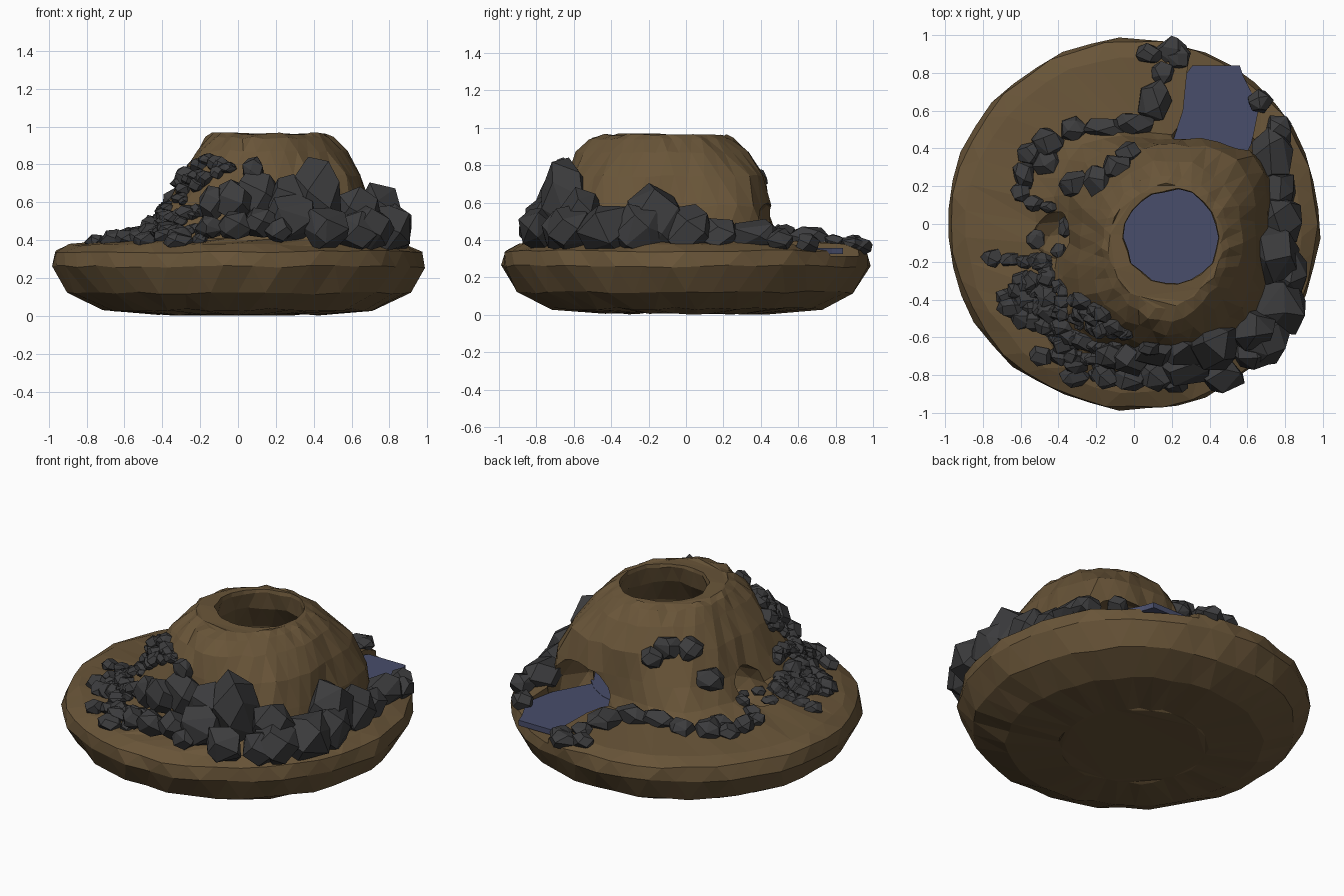
import bpy, bmesh, math, random
from mathutils import Vector, Matrix
from mathutils.bvhtree import BVHTree

if "Cube" in bpy.data.objects:
    bpy.data.objects.remove(bpy.data.objects["Cube"])

random.seed(7)
SEG = 40


def material(name, rgb):
    m = bpy.data.materials.new(name)
    m.diffuse_color = (*rgb, 1)
    m.use_nodes = True
    m.node_tree.nodes["Principled BSDF"].inputs["Base Color"].default_value = m.diffuse_color
    return m


SOIL = material("soil", (0.14, 0.09, 0.04))
STONE = material("stone", (0.045, 0.045, 0.047))
WATER = material("water", (0.065, 0.075, 0.145))


def finish(bm, name, mat):
    bmesh.ops.recalc_face_normals(bm, faces=bm.faces)
    me = bpy.data.meshes.new(name)
    bm.to_mesh(me)
    bm.free()
    me.materials.append(mat)
    ob = bpy.data.objects.new(name, me)
    bpy.context.collection.objects.link(ob)
    return ob


def loft(name, rings, mat, seg=SEG, jit=0.012):
    """rings: (cx, cy, z, radii list spread evenly round the circle); odd rings turn half a step"""
    bm = bmesh.new()
    rows = []
    for n, (cx, cy, z, radii) in enumerate(rings):
        row = []
        for i in range(seg):
            u = i + 0.5 * (n % 2)
            f = u / seg * len(radii)
            k = int(f)
            t = (1 - math.cos((f - k) * math.pi)) / 2
            r = radii[k % len(radii)] * (1 - t) + radii[(k + 1) % len(radii)] * t
            r += random.uniform(-jit, jit)
            a = 2 * math.pi * u / seg
            row.append(bm.verts.new((cx + r * math.cos(a), cy + r * math.sin(a),
                                     z + random.uniform(-jit, jit) * 0.6)))
        rows.append(row)
    for n, (a, b) in enumerate(zip(rows, rows[1:])):
        for i in range(seg):
            j = (i + 1) % seg
            if n % 2 == 0:
                bm.faces.new((a[i], a[j], b[i]))
                bm.faces.new((a[j], b[j], b[i]))
            else:
                bm.faces.new((a[i], b[j], b[i]))
                bm.faces.new((a[i], a[j], b[j]))
    bm.faces.new(rows[0][::-1])
    bm.faces.new(rows[-1])
    bmesh.ops.triangulate(bm, faces=bm.faces)
    return finish(bm, name, mat)


def ellipsoid(name, loc, size, rot=0):
    bm = bmesh.new()
    bmesh.ops.create_icosphere(bm, subdivisions=2, radius=1, matrix=Matrix.Translation(loc)
                               @ Matrix.Rotation(rot, 4, 'Z') @ Matrix.Diagonal((*size, 1)))
    return finish(bm, name, SOIL)


def slab(name, pts, z0, z1, mat):
    bm = bmesh.new()
    f = bm.faces.new([bm.verts.new((x, y, z0)) for x, y in pts])
    ext = bmesh.ops.extrude_face_region(bm, geom=[f])["geom"]
    for v in ext:
        if isinstance(v, bmesh.types.BMVert):
            v.co.z = z1
    return finish(bm, name, mat)


# Island: rounded bowl underneath, hill on top (radii run E, NE, N, NW, W, SW, S, SE)
hc = (0.17, -0.10)
island = loft("island", [
    (0, 0, 0.008, [0.42]), (0, 0, 0.032, [0.72]), (0, 0, 0.12, [0.905]),
    (0, 0, 0.26, [0.985]), (0, 0, 0.34, [0.972]), (0, 0, 0.375, [0.89]),
    (*hc, 0.405, [.60, .70, .57, .78, .70, .82, .66, .70]),
    (*hc, 0.47, [.55, .67, .54, .68, .58, .74, .60, .63]),
    (*hc, 0.58, [.52, .64, .54, .60, .52, .65, .57, .59]),
    (*hc, 0.74, [.47, .57, .52, .49, .46, .55, .54, .52]),
    (*hc, 0.87, [.40, .44, .44, .40, .38, .45, .48, .42]),
    (*hc, 0.94, [.33, .35, .36, .34, .34, .37, .41, .35]),
    (*hc, 0.962, [.30, .30, .31, .30, .30, .32, .34, .31])], SOIL)
ground = BVHTree.FromPolygons([v.co.copy() for v in island.data.vertices],
                              [tuple(p.vertices) for p in island.data.polygons])

# Hollow crater, stream channel and two cave mouths
stream = [(0.22, 0.2), (0.2, 0.42), (0.26, 0.6), (0.28, 0.8), (0.31, 0.99),
          (0.56, 0.9), (0.58, 0.78), (0.66, 0.62), (0.62, 0.42), (0.5, 0.2)]
cutters = [
    loft("crater_cutter", [(0.2, -0.07, z, [r]) for z, r in
         ((0.32, .40), (0.5, .41), (0.68, .37), (0.84, .27), (0.94, .25), (1.05, .27))], SOIL, 22, 0.01),
    slab("stream_cutter", stream, 0.315, 0.44, SOIL),
    ellipsoid("back_mouth_cutter", (0.41, 0.36, 0.40), (0.25, 0.24, 0.22)),
    ellipsoid("left_mouth_cutter", (-0.32, -0.05, 0.46), (0.25, 0.14, 0.14), 0.1)]
bpy.context.view_layer.objects.active = island
for c in cutters:
    c.hide_render = True
    m = island.modifiers.new(c.name, 'BOOLEAN')
    m.operation, m.solver, m.object = 'DIFFERENCE', 'EXACT', c
    bpy.ops.object.modifier_apply(modifier=m.name)
for c in cutters:
    bpy.data.objects.remove(c)

# Water
slab("stream_water", [(x, min(y, 0.84)) for x, y in stream], 0.325, 0.358, WATER)
loft("cave_pool", [(0.2, -0.07, 0.325, [.41]), (0.2, -0.07, 0.36, [.41])], WATER, 24, 0)


def rocks(name, items, scale=1.0):
    """items: (x, y, size x, size y, size z, optional centre height)"""
    out = bmesh.new()
    for x, y, sx, sy, sz, *zc in items:
        sx, sy = sx * scale, sy * scale
        if zc:
            z = zc[0]
        else:
            hit = ground.ray_cast(Vector((x, y, 2)), Vector((0, 0, -1)))[0]
            z = (hit.z if hit else 0.34) + sz * 0.25
        tmp = bmesh.new()
        spin = random.uniform(0, 6)
        n = 15
        for i in range(n):
            h = 1 - (2 * i + 1) / n
            a = i * 2.4 + spin + random.uniform(-.35, .35)
            r = math.sqrt(1 - h * h)
            k = random.uniform(0.93, 1.12)
            tmp.verts.new((x + sx * k * r * math.cos(a), y + sy * k * r * math.sin(a), z + sz * k * h))
        bmesh.ops.convex_hull(tmp, input=tmp.verts)
        bmesh.ops.dissolve_limit(tmp, angle_limit=0.3, verts=tmp.verts, edges=tmp.edges)
        me = bpy.data.meshes.new("tmp")
        tmp.to_mesh(me)
        tmp.free()
        out.from_mesh(me)
        bpy.data.meshes.remove(me)
    return finish(out, name, STONE)


# Large boulders round the right and front
rocks("right_boulders", [
    (.67, .65, .07, .06, .06, .38), (.77, .50, .08, .08, .07, .40), (.73, .36, .11, .16, .09, .42),
    (.76, .17, .10, .12, .10, .42), (.78, .02, .11, .14, .15, .44), (.74, -.16, .14, .17, .22, .49),
    (.82, -.24, .10, .18, .14, .45), (.77, -.42, .15, .17, .14, .46), (.69, -.60, .13, .15, .13, .46)], 1.04)
rocks("front_boulders", [
    (.62, -.55, .13, .12, .15, .53), (.63, -.68, .12, .10, .11, .45), (.43, -.64, .16, .13, .21, .63),
    (.46, -.80, .13, .10, .12, .46), (.28, -.77, .14, .10, .13, .51), (.27, -.67, .12, .10, .14, .62),
    (.10, -.67, .13, .09, .15, .63), (.12, -.80, .11, .09, .08, .49), (.08, -.66, .07, .04, .08, .77),
    (-.02, -.72, .10, .09, .11, .61), (-.02, -.82, .10, .07, .08, .48), (-.13, -.70, .08, .08, .10, .60),
    (-.15, -.81, .08, .07, .06, .47), (.22, -.83, .08, .07, .07, .45)])

# Scree spilling down the front left slope
scree = []
for i in range(85):
    t, w = (i + random.random()) / 85, random.uniform(-.19, .14)
    s = random.uniform(.034, .062)
    scree.append((-.60 + .5 * t + .7 * w, -.28 - .42 * t + .75 * w,
                  s * random.uniform(.9, 1.4), s, s * random.uniform(.7, 1.0)))
scree += [(-.75, -.18, .06, .05, .04), (-.66, -.19, .06, .04, .04), (-.58, -.2, .05, .04, .04),
          (-.48, -.22, .06, .04, .04), (-.32, -.81, .08, .06, .05), (-.49, -.70, .07, .06, .05)]
rocks("scree", scree)

# Stones along the back left and stream bank
rocks("back_stones", [
    (-.58, .26, .06, .07, .06), (-.55, .37, .07, .06, .05), (-.46, .43, .08, .08, .07),
    (-.46, .33, .07, .07, .05), (-.32, .50, .08, .06, .06), (-.17, .51, .11, .05, .05),
    (0, .53, .10, .06, .07), (.11, .65, .09, .11, .07), (.15, .80, .06, .06, .04),
    (.08, .90, .07, .05, .05), (.20, .92, .08, .07, .05), (.24, .88, .06, .06, .04),
    (-.60, .17, .05, .06, .04), (-.53, .11, .06, .04, .04), (-.45, .09, .05, .03, .04),
    (-.37, -.02, .03, .05, .03, .43), (-.40, -.14, .04, .04, .03, .42), (-.52, -.08, .05, .05, .02)], 1.1)
rocks("ledge_stones", [
    (-.31, .21, .09, .07, .07), (-.19, .23, .08, .08, .07), (-.09, .30, .08, .07, .07),
    (-.03, .37, .07, .06, .06)], 1.1)
